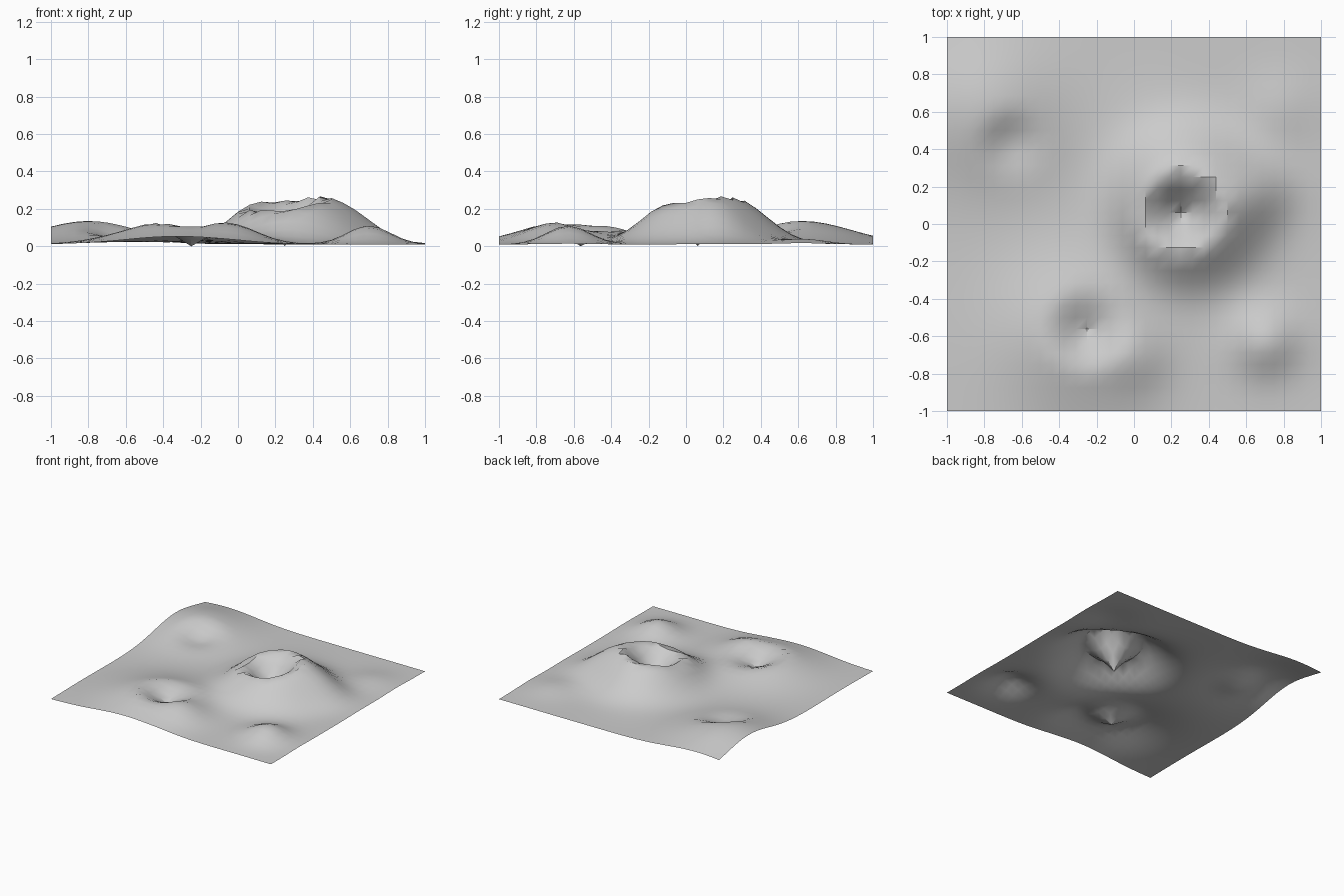
import bpy, bmesh, math

if "Cube" in bpy.data.objects:
    bpy.data.objects.remove(bpy.data.objects["Cube"])

N = 32  # cells per side

# hills: x, y, height, width, falloff power
HILLS = [
    (0.29, 0.10, 0.27, 0.375, 3),    # main mountain
    (0.68, 0.18, 0.065, 0.18, 2),    # its east shoulder
    (0.10, 0.48, 0.02, 0.28, 2),     # its gentle north-west foot
    (-0.33, -0.60, 0.13, 0.38, 2),   # front hill
    (0.00, -0.72, 0.05, 0.17, 2),    # its east shoulder
    (-0.80, 0.62, 0.125, 0.38, 2),   # back-left hill
    (0.70, -0.63, 0.10, 0.165, 2),   # small front-right hill
    (0.78, 0.62, 0.03, 0.18, 2),     # low back-right mound
]
# craters: x, y, radius, floor height, depth share
CRATERS = [
    (0.25, 0.0625, 0.226, 0.0, 1.0),
    (-0.25, -0.5625, 0.226, 0.0, 1.0),
    (-0.64, 0.41, 0.20, 0.02, 0.9),
]


def height(x, y):
    z = 0.01
    for cx, cy, h, w, p in HILLS:
        z += h * math.exp(-(math.hypot(x - cx, y - cy) / w) ** p)
    for cx, cy, r, floor, share in CRATERS:
        d = math.hypot(x - cx, y - cy) / r
        if d < 1:   # conical pit
            z += (floor - z) * share * (1 - d)
    return z


# terrain sheet
bm = bmesh.new()
bmesh.ops.create_grid(bm, x_segments=N, y_segments=N, size=1)
for v in bm.verts:
    v.co.z = height(v.co.x, v.co.y)
mesh = bpy.data.meshes.new("terrain")
bm.to_mesh(mesh)
bm.free()
terrain = bpy.data.objects.new("terrain", mesh)
bpy.context.collection.objects.link(terrain)

# single grey surface
grey = bpy.data.materials.new("plain grey")
grey.diffuse_color = (0.6, 0.6, 0.6, 1)
grey.use_nodes = True
grey.node_tree.nodes["Principled BSDF"].inputs["Base Color"].default_value = grey.diffuse_color
mesh.materials.append(grey)

bpy.context.view_layer.objects.active = terrain
terrain.select_set(True)
bpy.ops.object.shade_smooth_by_angle(angle=math.radians(40))
